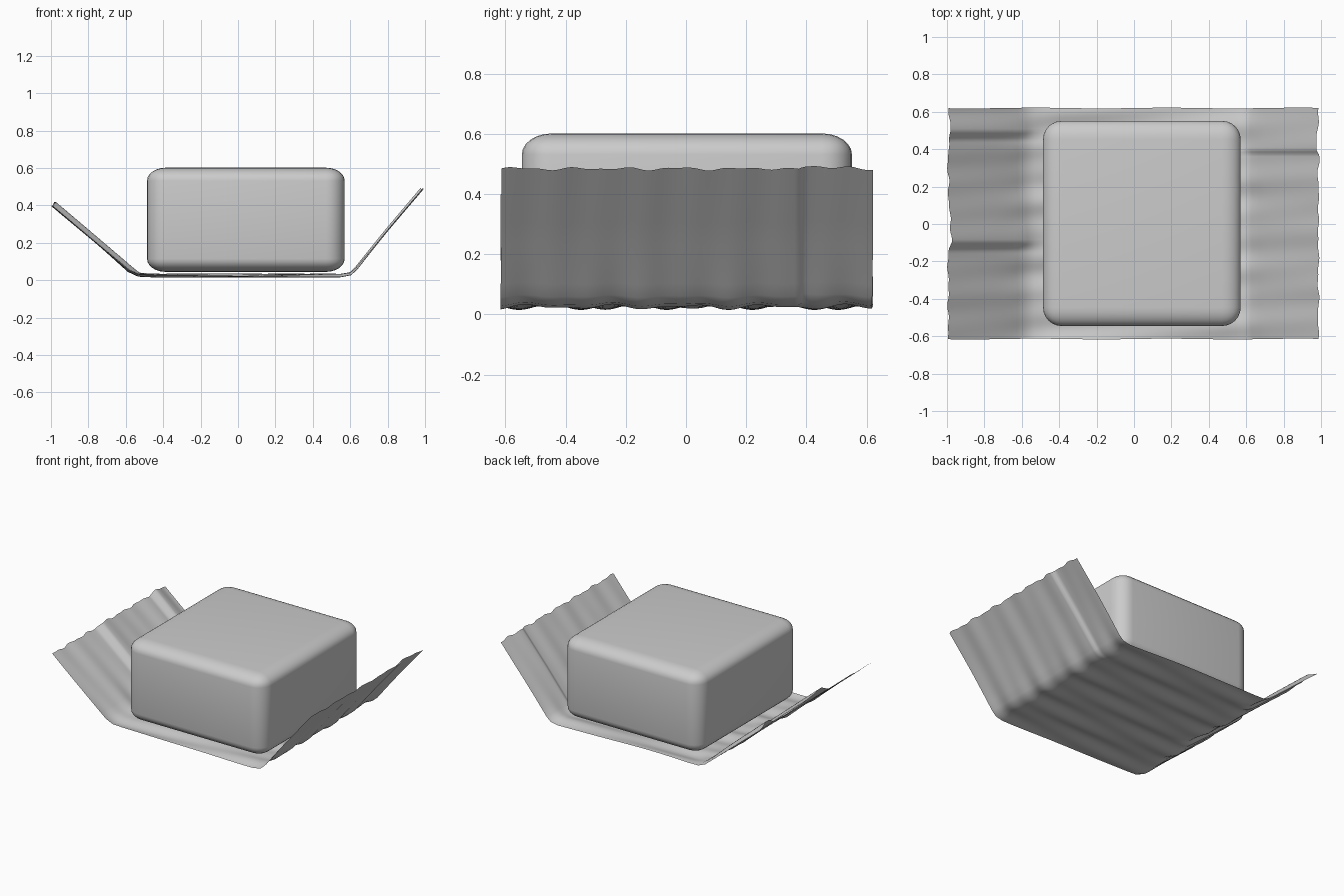
import bpy, bmesh, math
from mathutils import Vector

if "Cube" in bpy.data.objects:
    bpy.data.objects.remove(bpy.data.objects["Cube"])

grey = bpy.data.materials.new("plain_grey")
grey.diffuse_color = (0.6, 0.6, 0.6, 1)
grey.use_nodes = True
grey.node_tree.nodes["Principled BSDF"].inputs["Base Color"].default_value = grey.diffuse_color


def add_object(name, bm):
    mesh = bpy.data.meshes.new(name)
    bm.to_mesh(mesh)
    bm.free()
    mesh.materials.append(grey)
    for p in mesh.polygons:
        p.use_smooth = True
    ob = bpy.data.objects.new(name, mesh)
    bpy.context.collection.objects.link(ob)
    return ob


# Rounded block, flattened so its rounding is wider than tall
FLAT = 0.7
bm = bmesh.new()
bmesh.ops.create_cube(bm, size=1)
for v in bm.verts:
    v.co = Vector((0.042 + v.co.x * 1.057, 0.003 + v.co.y * 1.097,
                   (0.323 + v.co.z * 0.557) / FLAT))
block = add_object("rounded_block", bm)
block.scale.z = FLAT
bevel = block.modifiers.new("round_edges", 'BEVEL')
bevel.width = 0.1
bevel.segments = 6

# Wrapping sheet: folded profile (x, z) swept along y
PROFILE = [(-0.988, 0.402), (-0.77, 0.219), (-0.58, 0.058), (-0.53, 0.032), (-0.46, 0.025),
           (0.55, 0.025), (0.60, 0.036), (0.63, 0.063), (0.80, 0.272), (0.983, 0.487)]


def smooth(t):
    t = min(max(t, 0), 1)
    return t * t * (3 - 2 * t)


def tuck(y, start, width, tail):
    """Pleat: a steep rise followed by a long soft fall."""
    d = y - start
    if d < 0:
        return 0
    return d / width if d < width else 1 - smooth((d - width) / tail)


def ripple(x, y):
    """Distance of the crumpled sheet from its flat profile."""
    soft = 0.006 * math.sin(24 * y + 2.5 * x) + 0.004 * math.sin(41 * y - 4 * x + 1)
    left = smooth((-0.50 - x) / 0.06)
    right = smooth((x - 0.56) / 0.06)
    flap = smooth((abs(x) - 0.5) / 0.25)
    pleats = left * 0.026 * (tuck(y, -0.14, 0.045, 0.3) + tuck(y, 0.45, 0.045, 0.12) - 0.3)
    pleats += right * 0.013 * (tuck(y, 0.378, 0.012, 0.2) - 0.3)
    return soft * (1 - 0.65 * flap) + pleats


# Subdivide the profile and find its normals
points = []
for (x0, z0), (x1, z1) in zip(PROFILE, PROFILE[1:]):
    steps = max(1, round(math.hypot(x1 - x0, z1 - z0) / 0.05))
    points += [Vector((x0 + (x1 - x0) * k / steps, 0, z0 + (z1 - z0) * k / steps))
               for k in range(steps)]
points.append(Vector((PROFILE[-1][0], 0, PROFILE[-1][1])))

bm = bmesh.new()
ROWS = 100
last = len(points) - 1
grid = []
for i, p in enumerate(points):
    along = (points[min(i + 1, last)] - points[max(i - 1, 0)]).normalized()
    normal = Vector((-along.z, 0, along.x))
    row = []
    for j in range(ROWS + 1):
        y = -0.615 + 1.235 * j / ROWS
        co = p + normal * ripple(p.x, y)
        if i in (0, last):  # wavy free edges
            co += along * (0.004 * math.sin(34 * y + i) + 0.003 * math.sin(61 * y))
        co.y = y + (0.002 * math.sin(9 * p.x) if j in (0, ROWS) else 0)
        co.z = max(co.z, 0)
        row.append(bm.verts.new(co))
    grid.append(row)
for a, b in zip(grid, grid[1:]):
    for j in range(ROWS):
        bm.faces.new((a[j], b[j], b[j + 1], a[j + 1]))
add_object("wrapping_sheet", bm)
